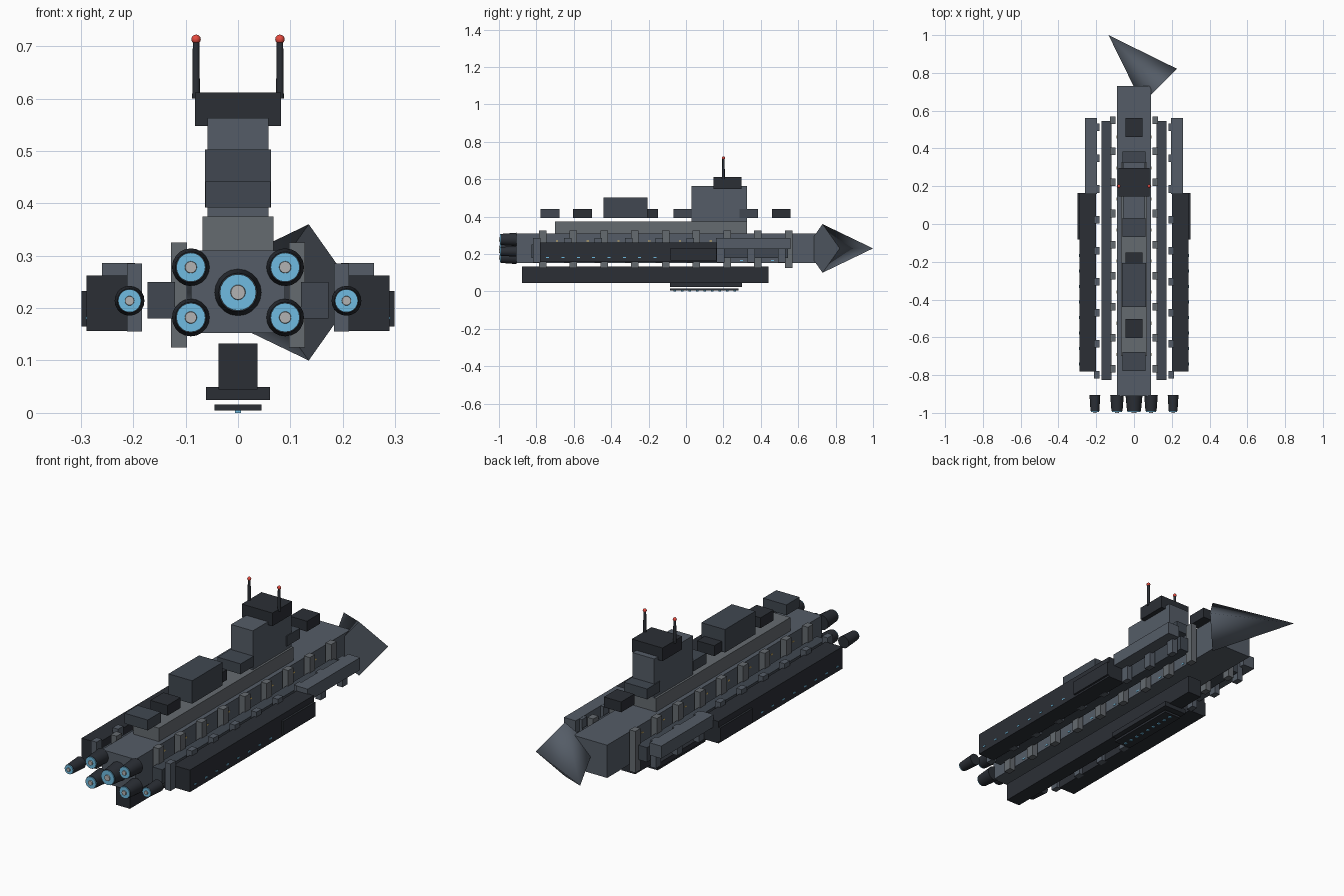
import bpy, bmesh, math
from mathutils import Matrix, Vector

if "Cube" in bpy.data.objects:
    bpy.data.objects.remove(bpy.data.objects["Cube"])


def mat(name, r, g, b):
    m = bpy.data.materials.new(name)
    m.diffuse_color = (r, g, b, 1)
    m.use_nodes = True
    m.node_tree.nodes["Principled BSDF"].inputs["Base Color"].default_value = m.diffuse_color
    return m


HULL = mat("hull_grey", .09, .108, .135)
MID = mat("panel_grey", .052, .064, .082)
DARK = mat("dark_grey", .024, .028, .036)
LIGHT = mat("light_grey", .13, .145, .16)
BLUE = mat("glow_blue", .16, .5, .75)
CORE = mat("core_grey", .45, .45, .45)
RED = mat("beacon_red", .8, .07, .05)
YELLOW = mat("window_amber", .8, .55, .15)


def finish(bm, name, m):
    me = bpy.data.meshes.new(name)
    bm.to_mesh(me)
    bm.free()
    me.materials.append(m)
    ob = bpy.data.objects.new(name, me)
    bpy.context.collection.objects.link(ob)
    return ob


def boxes(name, spans, m, mirror=False):
    """One object from (x0, x1, y0, y1, z0, z1) spans, optionally mirrored in x."""
    bm = bmesh.new()
    if mirror:
        spans = list(spans)
        spans += [(-b, -a, *rest) for a, b, *rest in spans]
    for x0, x1, y0, y1, z0, z1 in spans:
        c = Vector((x0 + x1, y0 + y1, z0 + z1)) / 2
        bmesh.ops.create_cube(bm, size=1, matrix=Matrix.Translation(c)
                              @ Matrix.Diagonal((x1 - x0, y1 - y0, z1 - z0, 1)))
    return finish(bm, name, m)


def cone(name, a, b, ra, rb, m, sides=20, roll=0):
    """Cone or cylinder from point a to point b; side faces smooth."""
    a, b = Vector(a), Vector(b)
    d = b - a
    bm = bmesh.new()
    bmesh.ops.create_cone(bm, cap_ends=True, segments=sides, radius1=ra, radius2=rb,
                          depth=d.length, matrix=Matrix.Translation((a + b) / 2)
                          @ d.to_track_quat('Z', 'Y').to_matrix().to_4x4()
                          @ Matrix.Rotation(roll, 4, 'Z'))
    for f in bm.faces:
        f.smooth = abs(f.normal.dot(d.normalized())) < .95
    return finish(bm, name, m)


# Central hull and superstructure
boxes("main_hull", [(-.09, .09, -.91, .73, .152, .31)], HULL)
boxes("upper_deck", [(-.068, .068, -.70, .325, .308, .375)], LIGHT)
boxes("command_tower", [(-.058, .058, .03, .325, .373, .563)], HULL)
boxes("bridge", [(-.082, .082, .146, .296, .548, .611)], DARK)

# Skewed four-sided bow
cone("bow", (.135, .73, .23), (-.135, 1.0, .23), .13, 0, HULL, sides=4)

# Masts with beacons
for s in (-1, 1):
    cone("mast", (s * .08, .2, .60), (s * .08, .2, .712), .0078, .0065, DARK, 10)
    bm = bmesh.new()
    bmesh.ops.create_uvsphere(bm, u_segments=12, v_segments=8, radius=.009,
                              matrix=Matrix.Translation((s * .08, .2, .713)))
    for f in bm.faces:
        f.smooth = True
    finish(bm, "beacon", RED)

# Dorsal modules, alternating wide and narrow
for i, y in enumerate((-.727, -.553, -.2, -.018, .335, .51)):
    wide = i in (0, 3, 4)
    w = .062 if wide else .046
    boxes("dorsal_module", [(-w, w, y - .05, y + .05, .392, .442)], MID if wide else DARK)
boxes("large_dorsal_module", [(-.063, .063, -.44, -.207, .392, .503)], MID)

# Side rails, ribs and pod struts
boxes("side_rail", [(.12, .173, -.825, .545, .18, .25)], MID, True)
boxes("hull_rib", [(.097, .128, y - .02, y + .02, .125, .325)
                   for y in [-.767 + .1645 * i for i in range(9)]], LIGHT, True)
boxes("pod_strut", [(.183, .212, y - .02, y + .02, .155, .285)
                    for y in [-.797 + .1637 * i for i in range(9)]], HULL, True)

# Flanking pods
boxes("side_pod", [(.2, .289, -.78, .165, .156, .262)], DARK, True)
boxes("pod_prow", [(.197, .26, .16, .56, .226, .286)], HULL, True)
boxes("hangar_door", [(.285, .299, -.082, .163, .165, .233)], DARK, True)

# Ventral keel
boxes("keel", [(-.037, .037, -.877, .44, .045, .132)], DARK)
boxes("keel_plate", [(-.061, .061, -.085, .30, .025, .049)], DARK)
boxes("keel_bay", [(-.045, .045, -.085, .28, .005, .016)], DARK)

# Windows and running lights
boxes("pod_windows", [(.287, .291, y - .008, y + .008, .178, .184)
                      for y in [-.74 + .082 * i for i in range(8)]], BLUE, True)
boxes("hull_windows", [(.088, .092, y - .008, y + .008, .163, .169)
                       for y in [-.69 + .1645 * i for i in range(8)]], BLUE, True)
boxes("upper_windows", [(.088, .092, y - .006, y + .006, .266, .272)
                        for y in [-.69 + .1645 * i for i in range(8)]], YELLOW, True)
boxes("bay_lights", [(-.006, .006, y - .006, y + .006, 0, .007)
                     for y in [-.06 + .04 * i for i in range(9)]], BLUE)

# Engines: tapered nozzle, glowing disc and grey core
engines = [(0, .23, .045)]
for s in (-1, 1):
    engines += [(s * .09, .278, .036), (s * .09, .182, .036), (s * .207, .214, .0285)]
for x, z, r in engines:
    cone("engine_nozzle", (x, -.905, z), (x, -.99, z), r, r * .82, DARK)
    cone("engine_glow", (x, -.985, z), (x, -.995, z), r * .77, r * .77, BLUE)
    cone("engine_core", (x, -.99, z), (x, -1.0, z), r * .34, r * .3, CORE)
